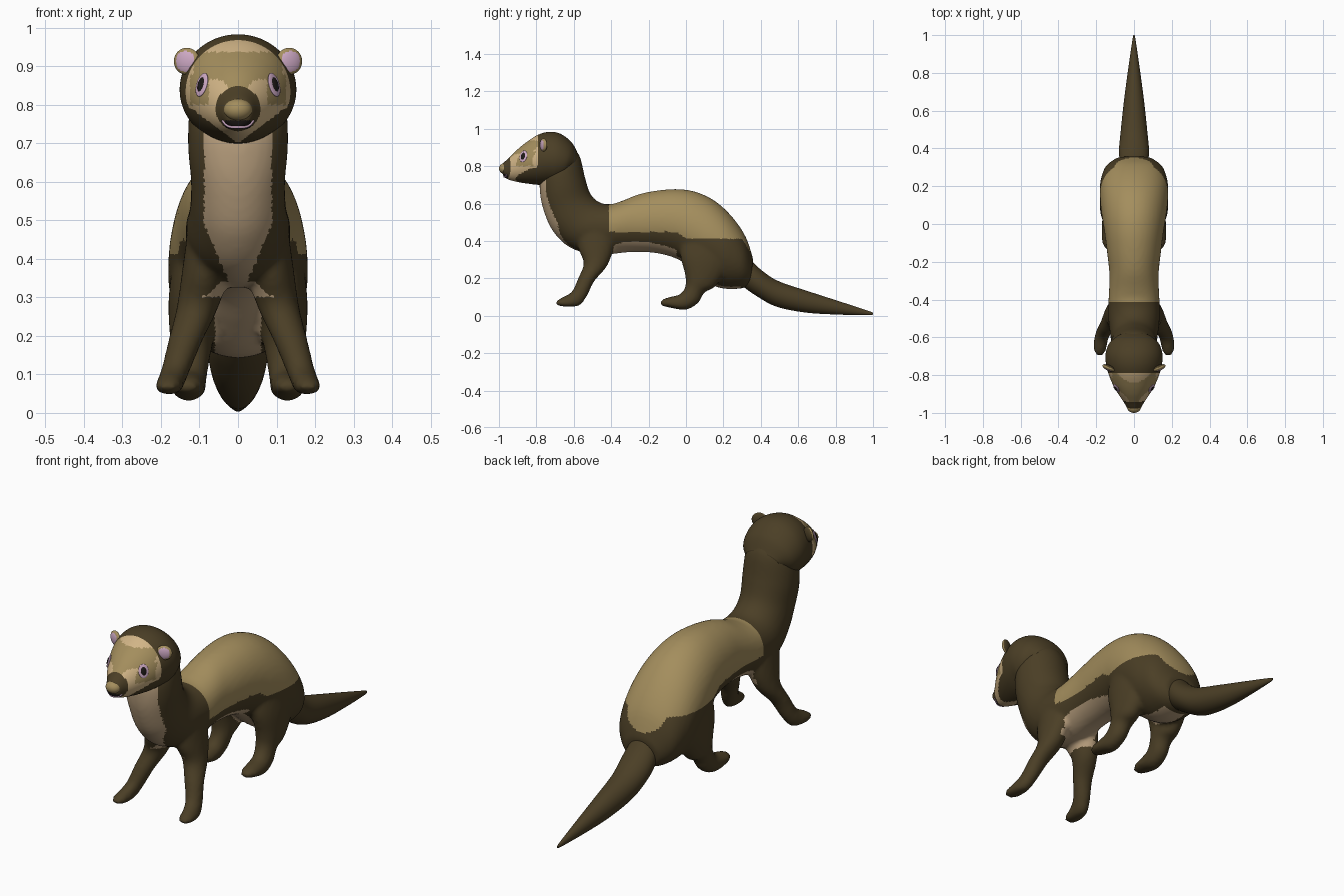
import bpy
import math
from mathutils import Vector, Matrix
from mathutils.bvhtree import BVHTree

cube = bpy.data.objects.get("Cube")
if cube:
    bpy.data.objects.remove(cube, do_unlink=True)

# Flat colours
PALETTE = {
    "dark fur": (0.070, 0.049, 0.019),
    "tan fur": (0.37, 0.27, 0.11),
    "cream fur": (0.64, 0.46, 0.24),
    "throat fur": (0.50, 0.36, 0.215),
    "pink skin": (0.62, 0.40, 0.56),
    "black": (0.012, 0.009, 0.008),
}
DARK, TAN, CREAM, THROAT, PINK, BLACK = range(6)
MATS = []
for label, rgb in PALETTE.items():
    mat = bpy.data.materials.new(label)
    mat.use_nodes = True
    mat.diffuse_color = (*rgb, 1)
    bsdf = mat.node_tree.nodes["Principled BSDF"]
    bsdf.inputs["Base Color"].default_value = (*rgb, 1)
    bsdf.inputs["Roughness"].default_value = 0.8
    MATS.append(mat)


def make_object(name, verts, faces):
    mesh = bpy.data.meshes.new(name)
    mesh.from_pydata(verts, [], faces)
    obj = bpy.data.objects.new(name, mesh)
    bpy.context.collection.objects.link(obj)
    return obj


def paint(obj, rule):
    """Smooth shade and colour each face by rule(centre, normal)."""
    obj.data.materials.clear()
    for mat in MATS:
        obj.data.materials.append(mat)
    for p in obj.data.polygons:
        p.use_smooth = True
        p.material_index = rule(p.center, p.normal)


def spline(rows, steps):
    """Catmull-Rom interpolation through rows of numbers."""
    rows = [Vector(r) for r in rows]
    out = []
    for i in range(len(rows) - 1):
        a, b, c, d = (rows[min(max(i + k, 0), len(rows) - 1)] for k in (-1, 0, 1, 2))
        for s in range(steps):
            t = s / steps
            out.append(b + (c - a) * (t / 2) + (a * 2 - b * 5 + c * 4 - d) * (t * t / 2)
                       + (b * 3 - a - c * 3 + d) * (t ** 3 / 2))
    return out + [rows[-1]]


def loft(name, rows, sides=40, steps=6):
    """Oval rings; each row is centre x, upper y z, lower y z, half width."""
    verts, faces = [], []
    rings = spline(rows, steps)
    for cx, yt, zt, yb, zb, hw in rings:
        for k in range(sides):
            a = math.tau * k / sides
            u = (1 + math.cos(a)) / 2
            verts.append((cx + hw * math.sin(a), yb + (yt - yb) * u, zb + (zt - zb) * u))
    for i in range(len(rings) - 1):
        for k in range(sides):
            n = (k + 1) % sides
            faces.append((i * sides + k, (i + 1) * sides + k, (i + 1) * sides + n, i * sides + n))
    faces.append(tuple(range(sides)))
    faces.append(tuple(reversed(range(len(verts) - sides, len(verts)))))
    return make_object(name, verts, faces)


def ball(name, radii, matrix, rule):
    bpy.ops.mesh.primitive_uv_sphere_add(segments=32, ring_count=20, radius=1)
    obj = bpy.context.object
    obj.name = name
    obj.data.transform(Matrix.Diagonal((*radii, 1)))
    paint(obj, rule)
    obj.matrix_world = matrix
    return obj


def flip_x(rows):
    return [(-r[0], *r[1:]) for r in rows]


# Neck and torso
torso_rows = [(0, *r) for r in (
    (-.60, .90, -.71, .80, .10), (-.565, .845, -.775, .74, .125),
    (-.54, .74, -.78, .65, .13), (-.51, .65, -.757, .55, .122),
    (-.46, .605, -.71, .45, .125), (-.40, .597, -.62, .365, .135),
    (-.34, .615, -.48, .325, .135), (-.25, .65, -.30, .34, .13),
    (-.15, .67, -.16, .335, .142), (-.04, .677, -.04, .30, .157),
    (.06, .66, .05, .23, .172), (.16, .61, .13, .17, .181),
    (.25, .525, .20, .145, .178), (.32, .42, .29, .145, .15),
    (.36, .30, .34, .16, .09))]
front_leg = [
    (.085, -.58, .46, -.40, .50, .045), (.085, -.575, .36, -.385, .38, .06),
    (.105, -.547, .28, -.42, .27, .054), (.135, -.577, .20, -.49, .185, .045),
    (.16, -.61, .13, -.53, .105, .038), (.175, -.655, .102, -.57, .055, .036),
    (.18, -.685, .085, -.64, .048, .034), (.182, -.697, .072, -.688, .055, .018)]
hind_leg = [
    (.10, -.03, .42, .22, .46, .062), (.115, -.03, .32, .23, .28, .065),
    (.12, -.005, .22, .16, .16, .056), (.12, -.003, .16, .10, .125, .047),
    (.125, -.03, .117, .065, .068, .044), (.128, -.08, .102, 0, .032, .044),
    (.13, -.115, .092, -.08, .042, .039), (.13, -.14, .073, -.13, .053, .02)]

# Fuse torso and legs into one soft skin
body = loft("body", torso_rows)
parts = [body]
for leg in (front_leg, hind_leg):
    parts += [loft("leg", leg), loft("leg", flip_x(leg))]
bpy.ops.object.select_all(action='DESELECT')
for o in parts:
    o.select_set(True)
bpy.context.view_layer.objects.active = body
bpy.ops.object.join()
remesh = body.modifiers.new("fuse", 'REMESH')
remesh.mode = 'VOXEL'
remesh.voxel_size = 0.011
soften = body.modifiers.new("soften", 'SMOOTH')
soften.iterations = 5
for m in ("fuse", "soften"):
    bpy.ops.object.modifier_apply(modifier=m)


def body_colour(c, n):
    x, y, z = abs(c.x), c.y, c.z
    # throat bib narrowing to a point between the legs
    if y < -.5 and z > .31 and n.y < -.2 and x < min(.088, .012 + .42 * (z - .31)):
        return THROAT
    # belly
    if -.55 < y < .29 and n.z < -.3 and x < (.1 if y < -.05 else .06):
        if z > (.30 if y < -.35 else .135):
            return THROAT
    # saddle
    edge = .45 if y < -.06 else max(.41, .45 - (y + .06) * .6)
    if y > .3:
        edge = .41 - (y - .3) * 1.6
    return TAN if y > -.41 and z > edge else DARK


paint(body, body_colour)

# Tail
tail = loft("tail", [(0, *r) for r in (
    (.33, .32, .30, .16, .07), (.39, .255, .37, .11, .08),
    (.49, .187, .48, .05, .071), (.65, .132, .64, .017, .054),
    (.82, .077, .82, .006, .031), (.97, .028, .97, .003, .009),
    (1.0, .016, 1.0, .006, .003))])
paint(tail, lambda c, n: DARK)

# Head
head = loft("head", [(0, *r) for r in (
    (-.985, .80, -.98, .758, .016), (-.975, .818, -.972, .742, .036),
    (-.945, .845, -.945, .727, .053), (-.90, .89, -.90, .715, .083),
    (-.85, .93, -.85, .707, .112), (-.79, .968, -.79, .70, .136),
    (-.73, .983, -.74, .70, .149), (-.67, .972, -.70, .70, .15),
    (-.61, .925, -.66, .72, .132), (-.575, .86, -.62, .77, .09))],
    sides=80, steps=10)


def face_colour(c, n):
    x, y, z = abs(c.x), c.y, c.z
    if y < -.88 and math.hypot(x, z - .79) < .058:
        return BLACK if x < .034 and .738 < z < .76 else DARK
    if y > -.79 or z < .70 + .75 * x:
        return DARK
    forehead = .865 < z < .937 and x < .115
    bridge = x < .02 + (z - .84) * .8 and z < .937
    eye_stripe = abs(x - .1) < .024 and .80 < z < .88
    return TAN if forehead or bridge or eye_stripe else CREAM


paint(head, face_colour)
surface = BVHTree.FromPolygons([v.co for v in head.data.vertices],
                               [p.vertices[:] for p in head.data.polygons])


def on_face(x, z):
    hit, normal, _, _ = surface.ray_cast(Vector((x, -2, z)), Vector((0, 1, 0)))
    if hit is None:
        return Vector((x, -.96, z)), Vector((0, -1, 0))
    return hit, (normal if normal.y < 0 else -normal)


# Nose
ball("nose", (.037, .032, .029), Matrix.Translation((0, -.968, .787)), lambda c, n: TAN)

# Lower lip
lip = bpy.data.curves.new("lower_lip", 'CURVE')
lip.dimensions = '3D'
lip.bevel_depth = .004
path = lip.splines.new('POLY')
path.points.add(10)
for i, p in enumerate(path.points):
    t = (i - 5) / 5
    p.co = (*on_face(t * .04, .742 + .018 * t ** 4)[0], 1)
lip.materials.append(MATS[PINK])
bpy.context.collection.objects.link(bpy.data.objects.new("lower_lip", lip))


# Ears: pink hollow, tan rim, dark back
def ear_colour(c, n):
    if c.y > .003:
        return DARK
    return PINK if math.hypot(c.x, c.z) < .027 else TAN


for side, s in (("left", 1), ("right", -1)):
    # Eyes: pink rim with a dark centre
    hit, normal = on_face(s * .094, .852)
    turn = normal.to_track_quat('Z', 'Y').to_matrix().to_4x4()
    place = Matrix.Translation(hit) @ turn
    ball(side + "_eye_rim", (.024, .032, .005), place, lambda c, n: PINK)
    ball(side + "_eye", (.015, .022, .0085), place, lambda c, n: BLACK)
    ear_place = Matrix.Translation((s * .133, -.762, .913)) @ Matrix.Rotation(s * .4, 4, 'Z')
    ball(side + "_ear", (.036, .015, .035), ear_place, ear_colour)
